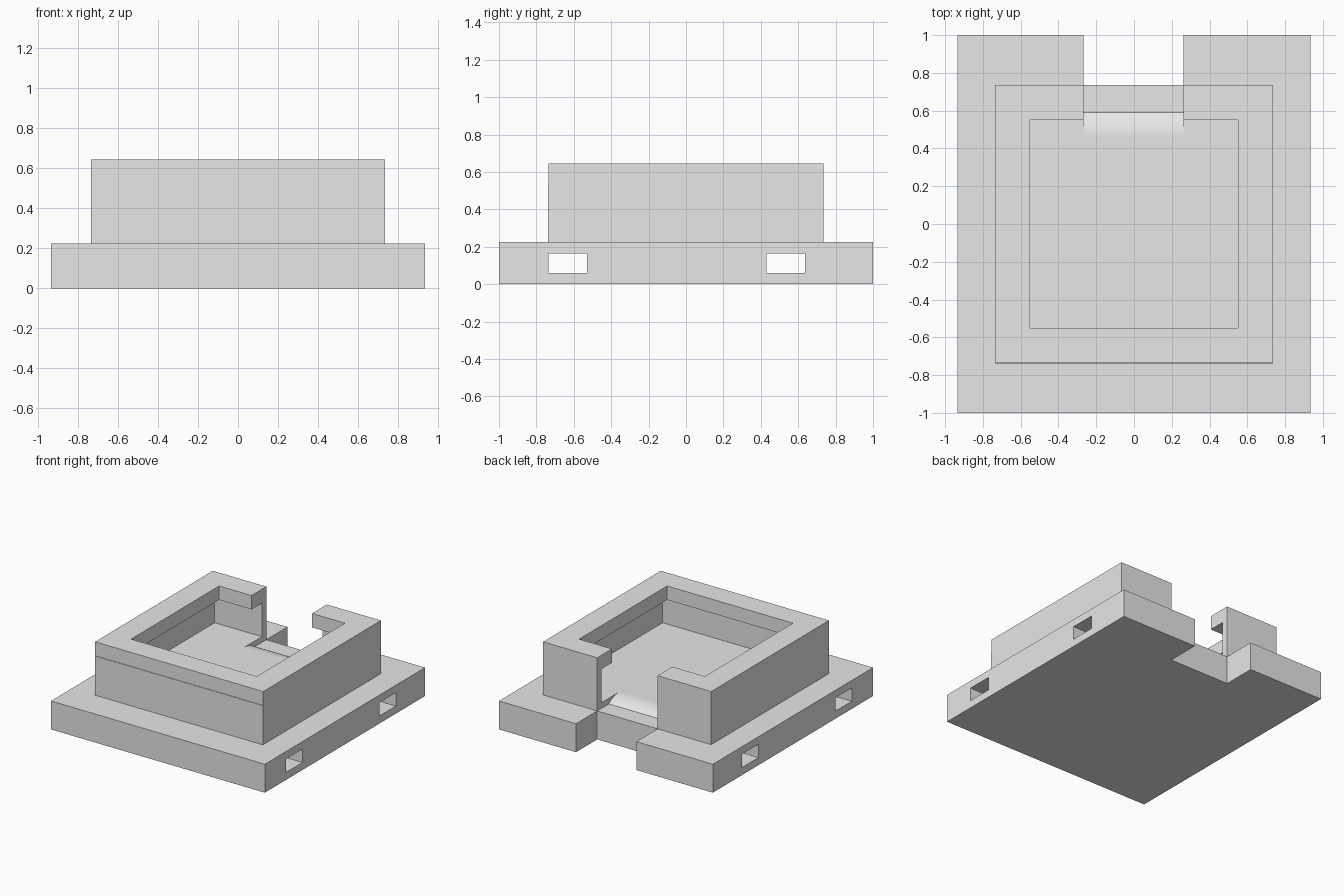
import bpy, bmesh
from math import sin, cos, radians
from mathutils import Vector

cube = bpy.data.objects.get("Cube")
if cube:
    bpy.data.objects.remove(cube, do_unlink=True)

grey = bpy.data.materials.new("plain grey")
grey.use_nodes = True
grey.diffuse_color = (0.8, 0.8, 0.8, 1)
grey.node_tree.nodes["Principled BSDF"].inputs["Base Color"].default_value = (0.8, 0.8, 0.8, 1)

# Main dimensions
GAP_L, GAP_R = -0.267, 0.262        # sides of the rear opening
BASE_X, BASE_TOP = 0.935, 0.225
BLOCK, CAVITY, RIM = 0.735, 0.68, 0.55
FLOOR_TOP, LIP_BOTTOM, TOP = 0.27, 0.535, 0.645
RAMP_START, RAMP_END = 0.46, 0.59


def prism(name, points, direction):
    """Extrude a flat outline along a direction."""
    bm = bmesh.new()
    face = bm.faces.new([bm.verts.new(p) for p in points])
    extruded = bmesh.ops.extrude_face_region(bm, geom=[face])["geom"]
    verts = [g for g in extruded if isinstance(g, bmesh.types.BMVert)]
    bmesh.ops.translate(bm, verts=verts, vec=Vector(direction))
    bmesh.ops.recalc_face_normals(bm, faces=bm.faces[:])
    mesh = bpy.data.meshes.new(name)
    bm.to_mesh(mesh)
    bm.free()
    mesh.materials.append(grey)
    obj = bpy.data.objects.new(name, mesh)
    bpy.context.collection.objects.link(obj)
    return obj


def slab(name, outline, z0, z1):
    return prism(name, [(x, y, z0) for x, y in outline], (0, 0, z1 - z0))


def notched(half_x, front, back, notch):
    """Rectangle with the opening cut into its rear edge."""
    return [(-half_x, front), (half_x, front), (half_x, back), (GAP_R, back),
            (GAP_R, notch), (GAP_L, notch), (GAP_L, back), (-half_x, back)]


def ring(outer, inner, front):
    """Square ring broken by the rear opening."""
    return [(GAP_R, outer), (outer, outer), (outer, front), (-outer, front),
            (-outer, outer), (GAP_L, outer), (GAP_L, inner), (-inner, inner),
            (-inner, -inner), (inner, -inner), (inner, inner), (GAP_R, inner)]


# Base plate with two strap tunnels running side to side
base = slab("base_plate", notched(BASE_X, -1, 1, BLOCK), 0, BASE_TOP)
for name, y0, y1 in (("front_tunnel_cutter", -0.735, -0.53),
                     ("rear_tunnel_cutter", 0.43, 0.635)):
    cutter = slab(name, [(-1.1, y0), (1.1, y0), (1.1, y1), (-1.1, y1)], 0.06, 0.165)
    cutter.hide_render = True
    mod = base.modifiers.new(name, "BOOLEAN")
    mod.operation = "DIFFERENCE"
    mod.solver = "EXACT"
    mod.object = cutter
    bpy.context.view_layer.objects.active = base
    bpy.ops.object.modifier_apply(modifier=mod.name)
    bpy.data.objects.remove(cutter, do_unlink=True)

# Thin wall, and the overhanging lip on top of it
slab("cavity_wall", ring(BLOCK, CAVITY, -BLOCK - 0.004), BASE_TOP, LIP_BOTTOM)
slab("overhanging_lip", ring(BLOCK, RIM, -BLOCK), LIP_BOTTOM, TOP)

# Raised floor of the cavity
slab("cavity_floor", notched(CAVITY, -CAVITY, CAVITY, RAMP_START), BASE_TOP, FLOOR_TOP)

# Rounded ramp from the floor down to the sill of the opening
sweep, steps = radians(38), 12
run, drop = RAMP_END - RAMP_START, FLOOR_TOP - BASE_TOP
profile = [(GAP_L, RAMP_START, BASE_TOP)]
for i in range(steps + 1):
    a = sweep * i / steps
    profile.append((GAP_L, RAMP_START + run * sin(a) / sin(sweep),
                    FLOOR_TOP - drop * (1 - cos(a)) / (1 - cos(sweep))))
ramp = prism("entry_ramp", profile, (GAP_R - GAP_L, 0, 0))
bpy.ops.object.select_all(action="DESELECT")
ramp.select_set(True)
bpy.context.view_layer.objects.active = ramp
bpy.ops.object.shade_smooth_by_angle(angle=radians(25))
